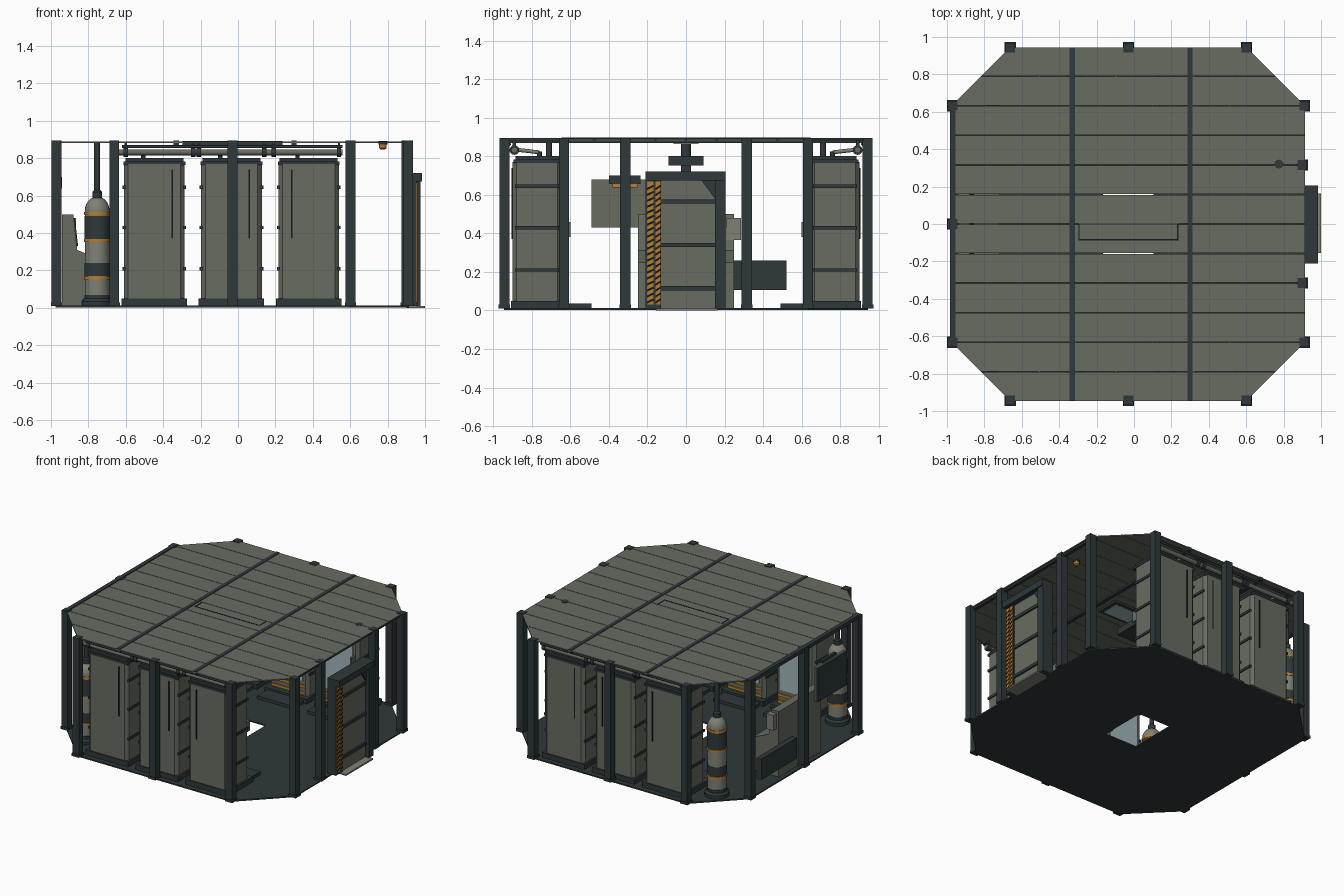
import bpy, bmesh, math
from mathutils import Matrix, Vector

if "Cube" in bpy.data.objects:
    bpy.data.objects.remove(bpy.data.objects["Cube"])

CX = -0.03            # centre of the octagon
H, K = 0.945, 0.632   # octagon half width and half edge


def mat(name, r, g, b):
    m = bpy.data.materials.new(name)
    m.diffuse_color = (r, g, b, 1)
    m.use_nodes = True
    m.node_tree.nodes["Principled BSDF"].inputs["Base Color"].default_value = m.diffuse_color
    return m


GREY = mat("grey green panel", .135, .15, .12)
DARK = mat("dark teal metal", .028, .040, .042)
TANK = mat("light grey", .21, .215, .175)
ORANGE = mat("orange", .50, .20, .025)
GLASS = mat("pale blue", .36, .46, .50)
BLACK = mat("black", .008, .010, .011)


def finish(name, bm, m):
    bmesh.ops.recalc_face_normals(bm, faces=bm.faces)
    me = bpy.data.meshes.new(name)
    bm.to_mesh(me)
    bm.free()
    me.materials.append(m)
    ob = bpy.data.objects.new(name, me)
    bpy.context.collection.objects.link(ob)
    return ob


def box(name, x0, x1, y0, y1, z0, z1, m, rot=0):
    bm = bmesh.new()
    y0, y1 = min(y0, y1), max(y0, y1)
    bmesh.ops.create_cube(bm, size=1, matrix=Matrix.Translation(((x0+x1)/2, (y0+y1)/2, (z0+z1)/2))
                          @ Matrix.Rotation(rot, 4, 'Z') @ Matrix.Diagonal((x1-x0, y1-y0, z1-z0, 1)))
    return finish(name, bm, m)


def extrude(name, pts, vec, m):
    """Closed 3D outline pushed along vec."""
    bm = bmesh.new()
    f = bm.faces.new([bm.verts.new(p) for p in pts])
    r = bmesh.ops.extrude_face_region(bm, geom=[f])
    bmesh.ops.translate(bm, vec=vec, verts=[v for v in r['geom'] if isinstance(v, bmesh.types.BMVert)])
    return finish(name, bm, m)


def prism(name, pts, z0, z1, m):
    return extrude(name, [(x, y, z0) for x, y in pts], (0, 0, z1-z0), m)


def lathe(name, x, y, prof, m, seg=24):
    """Smooth turned part from (radius, height) points."""
    bm = bmesh.new()
    rings = [[bm.verts.new((x+r*math.cos(i*math.tau/seg), y+r*math.sin(i*math.tau/seg), z))
              for i in range(seg)] for r, z in prof]
    for a, b in zip(rings, rings[1:]):
        for i in range(seg):
            j = (i+1) % seg
            bm.faces.new((a[i], a[j], b[j], b[i]))
    bm.faces.new(rings[0])
    bm.faces.new(rings[-1])
    return smooth(finish(name, bm, m))


def rod(name, a, b, r, m, seg=14):
    a, b = Vector(a), Vector(b)
    bm = bmesh.new()
    q = (b-a).to_track_quat('Z', 'Y').to_matrix().to_4x4()
    bmesh.ops.create_cone(bm, cap_ends=True, segments=seg, radius1=r, radius2=r, depth=(b-a).length,
                          matrix=Matrix.Translation((a+b)/2) @ q)
    return smooth(finish(name, bm, m))


def smooth(ob):
    bpy.ops.object.select_all(action='DESELECT')
    ob.select_set(True)
    bpy.context.view_layer.objects.active = ob
    bpy.ops.object.shade_smooth_by_angle(angle=math.radians(35))
    return ob


# floor with a central opening
octagon = [(CX+H, -K), (CX+H, K), (CX+K, H), (CX-K, H), (CX-H, K), (CX-H, -K), (CX-K, -H), (CX+K, -H)]
floor = prism("floor", octagon, 0.002, 0.012, DARK)
cut = box("floor_cutter", CX-.135, CX+.135, -.18, .18, -.1, .1, DARK)
cut.hide_render = True
mod = floor.modifiers.new("opening", 'BOOLEAN')
mod.object, mod.operation, mod.solver = cut, 'DIFFERENCE', 'EXACT'
bpy.context.view_layer.objects.active = floor
bpy.ops.object.modifier_apply(modifier=mod.name)
bpy.data.objects.remove(cut)

# roof planks, clipped to the octagon
step = K/4
for i in range(-6, 6):
    y0, y1 = max(i*step+.002, -H), min((i+1)*step-.002, H)
    w0, w1 = (min(H, H+K-abs(y)) for y in (y0, y1))
    prism("roof_plank", [(CX-w0, y0), (CX+w0, y0), (CX+w1, y1), (CX-w1, y1)], .882, .890, GREY)

# roof beams
for x in (-.33, .30):
    box("roof_beam", x-.014, x+.014, -H, H, .868, .894, DARK)
box("left_roof_beam", -.985, -.955, -.645, .645, .868, .896, DARK)
box("right_roof_beam", .885, .908, -.645, .645, .868, .881, DARK)

# posts at the corners and mid walls
posts = [(CX+sx*(H-.005), sy*K, 0) for sx in (-1, 1) for sy in (-1, 1)]
posts += [(CX+sx*K, sy*(H-.003), 0) for sx in (-1, 1) for sy in (-1, 1)]
posts += [(CX, H-.003, 0), (CX, -H+.003, 0), (-.97, 0, 0), (.9, .315, 0), (.9, -.315, 0)]
for x, y, rot in posts:
    box("post", x-.026, x+.026, y-.026, y+.026, .01, .894, DARK, rot)
    box("post_foot", x-.03, x+.03, y-.03, y+.03, .01, .03, DARK, rot)

# two facing rows of lockers with overhead pipes
for s in (-1, 1):
    for cx, slot in ((-.447, .095), (-.035, .095), (.378, -.09)):
        w, c, yi, yo = .162, .022, .645, .90
        body = [(cx-w+c, s*yi), (cx+w-c, s*yi), (cx+w, s*(yi+c)), (cx+w, s*(yo-c)),
                (cx+w-c, s*yo), (cx-w+c, s*yo), (cx-w, s*(yo-c)), (cx-w, s*(yi+c))]
        prism("locker_body", body, .04, .77, GREY)
        box("locker_base", cx-.175, cx+.175, s*.61, s*.908, .012, .05, DARK)
        box("locker_cap", cx-.165, cx+.165, s*.635, s*.895, .765, .782, DARK)
        box("locker_lid", cx-.155, cx+.155, s*.645, s*.885, .782, .802, DARK)
        for z in (.645, .43, .21):
            for sx in (-1, 1):
                box("locker_rib", cx+sx*w-.008, cx+sx*w+.008, s*.66, s*.885, z-.009, z+.009, DARK)
        box("locker_slot", cx+slot-.004, cx+slot+.004, s*.896, s*.904, .37, .74, BLACK)
        box("locker_window", cx-.12, cx+.12, s*.638, s*.648, .16, .72, GLASS)
        box("locker_handle", cx+.125, cx+.14, s*.60, s*.646, .38, .46, GREY)
        for z in (.12, .07):
            box("locker_stripe", cx-.14, cx+.14, s*.637, s*.648, z-.01, z+.01, ORANGE)
        box("locker_step", cx-.15, cx+.15, s*.49, s*.62, .012, .035, DARK)
        rod("locker_vent", (cx-.06, s*.76, .80), (cx-.06, s*.76, .825), .012, DARK)
        rod("vent_elbow", (cx-.06, s*.76, .82), (cx-.06, s*.89, .835), .01, TANK)
    rod("overhead_pipe", (-.66, s*.89, .832), (.56, s*.89, .832), .016, GREY)
    rod("thin_pipe", (-.62, s*.915, .862), (.56, s*.915, .862), .008, DARK)
    for x in (-.6, -.24, -.21, .14, .19, .54):
        rod("pipe_collar", (x-.012, s*.89, .832), (x+.012, s*.89, .832), .025, DARK)
        box("pipe_hanger", x-.006, x+.006, s*.882, s*.9, .84, .883, DARK)

    # gas tank in the left corner
    tx, ty = -.753, s*.71
    lathe("tank_base", tx, ty, [(.085, .012), (.085, .035), (.072, .05)], DARK)
    dome = [(.066*math.cos(a), .52+.075*math.sin(a)) for a in [i*math.pi/14 for i in range(7)]]
    lathe("tank_body", tx, ty, [(.066, .04)] + dome, TANK)
    for z0, z1 in ((.36, .49), (.17, .24), (.05, .07)):
        lathe("tank_sleeve", tx, ty, [(.069, z0), (.069, z1)], DARK)
    for z in (.505, .36, .16):
        lathe("tank_band", tx, ty, [(.071, z-.008), (.071, z+.008)], ORANGE)
    lathe("tank_valve", tx, ty, [(.026, .585), (.026, .62), (.016, .63), (.016, .885)], DARK)

# doorway on the right wall
box("door_jamb_front", .885, .955, -.21, -.13, .01, .69, DARK)
box("door_jamb_back", .885, .975, .15, .205, .01, .69, DARK)
box("door_lintel", .885, .983, -.21, .205, .675, .722, DARK)
box("door_panel", .90, .945, -.13, .15, .01, .675, GREY)
box("door_sill", .90, 1.0, -.155, .163, 0, .011, TANK)
for z in (.565, .34, .115):
    box("door_rib", .945, .957, -.13, .15, z-.011, z+.011, DARK)
extrude("door_corner", [(.944, .15, .675), (.944, .08, .675), (.944, .15, .58)], (.012, 0, 0), DARK)
for y0, y1 in ((-.203, -.168), (-.157, -.133)):
    box("hazard_strip", .954, .960, y0, y1, .03, .67, ORANGE)
    for i in range(20):
        z = .035+i*.031
        extrude("hazard_mark", [(.9595, y0, z), (.9595, y1, z+.016), (.9595, y1, z+.028), (.9595, y0, z+.012)],
                (.0015, 0, 0), BLACK)
box("inner_hazard_strip", .88, .886, -.2, -.17, .03, .67, ORANGE)

# control console and wall equipment on the left
profile = [(-.94, .012), (-.72, .012), (-.72, .25), (-.86, .31), (-.88, .50), (-.94, .50)]
extrude("console", [(x, -.25, z) for x, z in profile], (0, .5, 0), GREY)
extrude("console_screen", [(-.862, -.2, .33), (-.879, -.2, .48), (-.872, -.2, .48), (-.855, -.2, .33)],
        (0, .4, 0), DARK)
box("console_device", -.92, -.865, .21, .285, .365, .48, TANK)
box("outer_cabinet", -.985, -.945, .10, .52, .105, .26, DARK)
box("wall_panel", -.965, -.95, -.49, -.15, .43, .68, GREY)
box("wall_panel_back", -.985, -.965, -.49, -.15, .43, .68, DARK)
box("wall_bar", -.96, -.94, -.40, -.235, .655, .70, DARK)
box("wall_bar_stripe", -.958, -.941, -.38, -.25, .638, .655, ORANGE)

# ceiling lamp and hanging unit
box("ceiling_frame", -.298, .238, -.087, .087, .868, .8825, DARK)
box("ceiling_light", -.27, .21, -.065, .065, .864, .869, GLASS)
box("hatch_outline", -.298, .238, -.087, -.080, .888, .892, BLACK)
for x in (-.298, .231):
    box("hatch_edge", x, x+.007, -.087, 0, .888, .892, BLACK)
rod("hanger_stem", (CX, 0, .78), (CX, 0, .87), .027, DARK)
box("hanging_unit", CX-.1, CX+.1, -.092, .092, .752, .80, DARK)

# warning lamp under the roof
lathe("warning_lamp", .775, .32, [(.012, .848), (.02, .855), (.02, .875)], ORANGE)
lathe("warning_lamp_cap", .775, .32, [(.024, .873), (.024, .893)], DARK)
